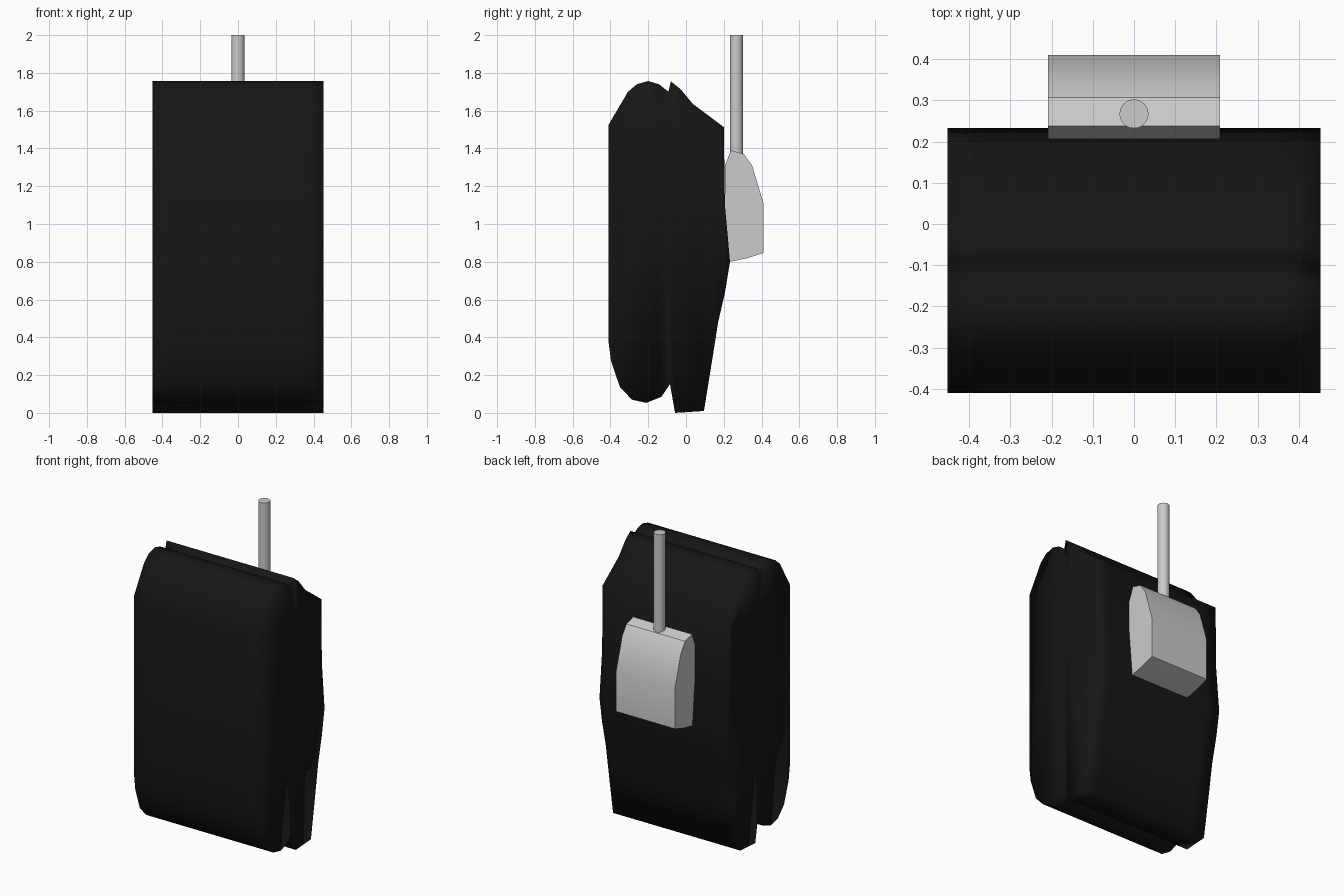
import bpy, bmesh

if "Cube" in bpy.data.objects:
    bpy.data.objects.remove(bpy.data.objects["Cube"])


def add_object(name, bm, smooth_all=False):
    bmesh.ops.recalc_face_normals(bm, faces=bm.faces)
    mesh = bpy.data.meshes.new(name)
    bm.to_mesh(mesh)
    bm.free()
    obj = bpy.data.objects.new(name, mesh)
    bpy.context.collection.objects.link(obj)
    if smooth_all:
        for p in mesh.polygons:
            p.use_smooth = True
    else:
        smooth_edges(obj)
    return obj


def smooth_edges(obj):
    bpy.ops.object.select_all(action='DESELECT')
    obj.select_set(True)
    bpy.context.view_layer.objects.active = obj
    bpy.ops.object.shade_smooth_by_angle(angle=0.52)


def bridge(bm, a, b):
    n = len(a)
    for i in range(n):
        j = (i + 1) % n
        bm.faces.new((a[i], a[j], b[j], b[i]))


def extrude_profile(profile, xs):
    """Loft one (y, z) outline through a list of x stations."""
    bm = bmesh.new()
    rings = [[bm.verts.new((x, y, z)) for y, z in profile] for x in xs]
    for a, b in zip(rings, rings[1:]):
        bridge(bm, a, b)
    return bm, rings


# Padded body: rounded front cushion and tapered rear shell in one outline
body_profile = [
    (-.41, .376), (-.41, 1.525), (-.38, 1.577), (-.307, 1.70), (-.26, 1.74),
    (-.20, 1.757), (-.143, 1.74), (-.093, 1.70), (-.08, 1.755), (-.03, 1.715),
    (.037, 1.635), (.20, 1.513), (.206, 1.10), (.233, .80), (.206, .635),
    (.17, .48), (.145, .32), (.095, .01), (-.058, 0), (-.085, .153),
    (-.13, .085), (-.21, .053), (-.286, .07), (-.35, .137), (-.397, .275)]
bm, rings = extrude_profile(body_profile, [-.452, -.36, .36, .452])

# Side caps: outline converges on a flat rectangular panel
for ring in (rings[0], rings[-1]):
    inner = [bm.verts.new((v.co.x, min(max(v.co.y, -.19), .185),
                           min(max(v.co.z, 1.13), 1.47))) for v in ring]
    bridge(bm, ring, inner)
    x = ring[0].co.x
    bm.faces.new([bm.verts.new((x, y, z)) for y, z in
                  ((-.19, 1.13), (.185, 1.13), (.185, 1.47), (-.19, 1.47))])
bmesh.ops.remove_doubles(bm, verts=bm.verts, dist=.0005)
body = add_object("padded_body", bm, smooth_all=True)

black = bpy.data.materials.new("black")
black.diffuse_color = (.008, .008, .008, 1)
black.use_nodes = True
black.node_tree.nodes["Principled BSDF"].inputs["Base Color"].default_value = black.diffuse_color
body.data.materials.append(black)

# Grey housing on the back
housing_profile = [(.206, 1.31), (.238, 1.39), (.307, 1.37), (.35, 1.31),
                   (.41, 1.11), (.41, .847), (.328, .82), (.233, .80), (.206, 1.10)]
bm, rings = extrude_profile(housing_profile, [-.209, .209])
for ring in rings:
    bm.faces.new(ring)
add_object("back_housing", bm)

# Upright rod
bpy.ops.mesh.primitive_cylinder_add(vertices=32, radius=.035, depth=.65,
                                    location=(0, .267, 1.675))
rod = bpy.context.object
rod.name = "upright_rod"
smooth_edges(rod)
